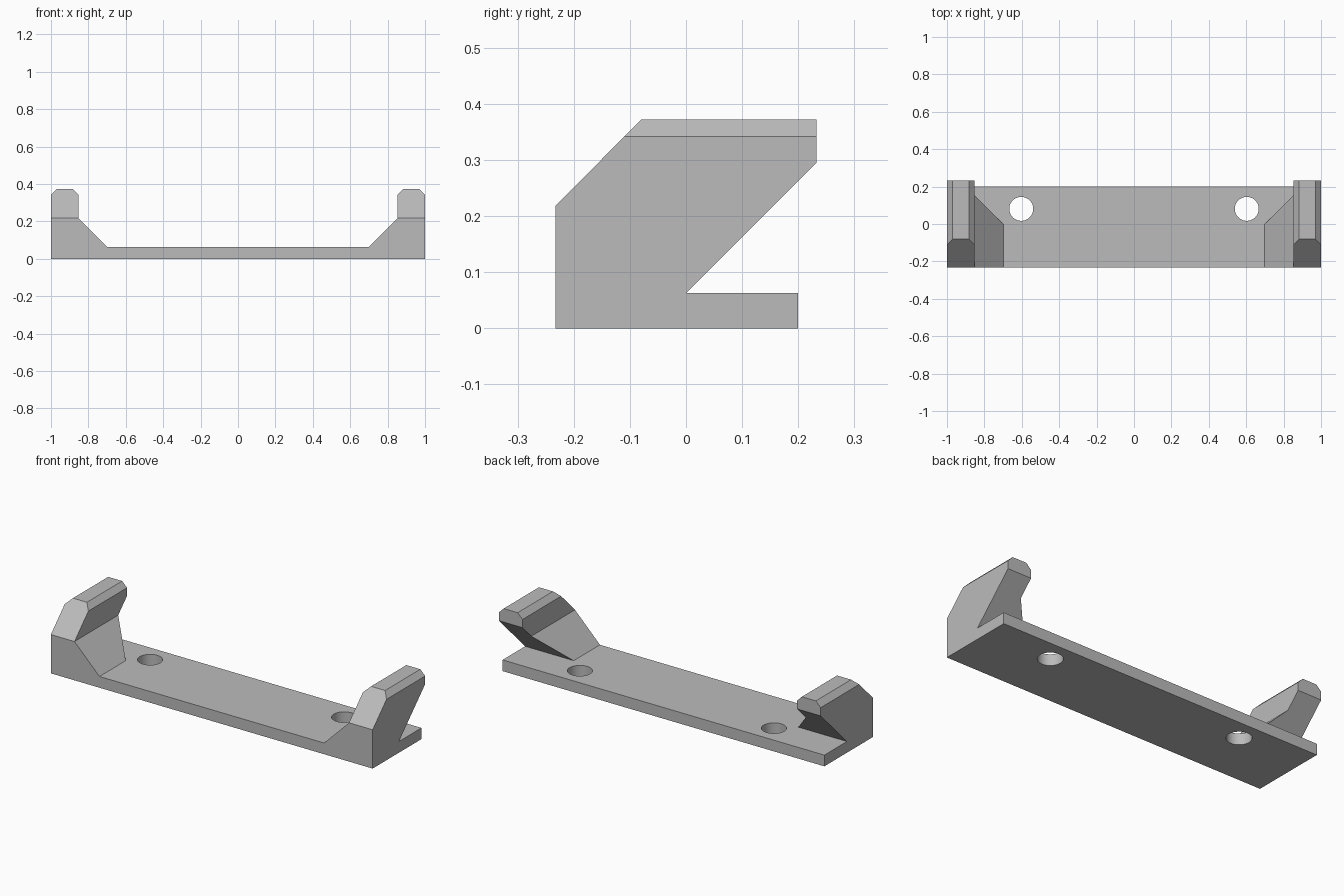
import bpy
import bmesh
from math import radians
from mathutils import Vector

if "Cube" in bpy.data.objects:
    bpy.data.objects.remove(bpy.data.objects["Cube"], do_unlink=True)

HALF_DEPTH = 0.233
BASE_TOP = 0.063
HEIGHT = 0.372

grey = bpy.data.materials.new("plain grey")
grey.use_nodes = True
colour = (0.5, 0.5, 0.5, 1)
grey.diffuse_color = colour
grey.node_tree.nodes["Principled BSDF"].inputs["Base Color"].default_value = colour


def extrude_profile(name, points, to_3d, sweep):
    """Prism from a 2D outline, swept along a vector."""
    bm = bmesh.new()
    face = bm.faces.new([bm.verts.new(to_3d(a, b)) for a, b in points])
    swept = bmesh.ops.extrude_face_region(bm, geom=[face])["geom"]
    bmesh.ops.translate(bm, vec=Vector(sweep),
                        verts=[v for v in swept if isinstance(v, bmesh.types.BMVert)])
    bmesh.ops.recalc_face_normals(bm, faces=bm.faces)
    mesh = bpy.data.meshes.new(name)
    bm.to_mesh(mesh)
    bm.free()
    mesh.materials.append(grey)
    obj = bpy.data.objects.new(name, mesh)
    bpy.context.collection.objects.link(obj)
    return obj


def apply_boolean(target, cutter, operation):
    mod = target.modifiers.new(operation.lower(), 'BOOLEAN')
    mod.operation = operation
    mod.solver = 'EXACT'
    mod.object = cutter
    bpy.context.view_layer.objects.active = target
    bpy.ops.object.modifier_apply(modifier=mod.name)
    bpy.data.objects.remove(cutter, do_unlink=True)


# Side outline: flat base with a forward post leaning back over it
side = [(-HALF_DEPTH, 0), (0.2, 0), (0.2, BASE_TOP), (0, BASE_TOP),
        (HALF_DEPTH, BASE_TOP + HALF_DEPTH), (HALF_DEPTH, HEIGHT),
        (-0.08, HEIGHT), (-HALF_DEPTH, 0.218)]
bracket = extrude_profile("bracket_body", side, lambda y, z: (-1.1, y, z), (2.2, 0, 0))

# Front outline: low middle, gusset slopes and chamfered post tops
half = [(0.698, BASE_TOP), (0.853, 0.218), (0.853, 0.342),
        (0.883, HEIGHT), (0.97, HEIGHT), (1, 0.342), (1, -0.1)]
front = half + [(-x, z) for x, z in reversed(half)]
envelope = extrude_profile("front_envelope", front, lambda x, z: (x, -0.3, z), (0, 0.6, 0))
apply_boolean(bracket, envelope, 'INTERSECT')

# Screw holes through the base
for x in (-0.603, 0.603):
    bpy.ops.mesh.primitive_cylinder_add(vertices=48, radius=0.064, depth=0.3,
                                        location=(x, 0.081, 0))
    drill = bpy.context.object
    drill.data.materials.append(grey)
    apply_boolean(bracket, drill, 'DIFFERENCE')

# Smooth hole walls, crisp edges elsewhere
bpy.ops.object.select_all(action='DESELECT')
bracket.select_set(True)
bpy.context.view_layer.objects.active = bracket
bpy.ops.object.shade_smooth_by_angle(angle=radians(30))
